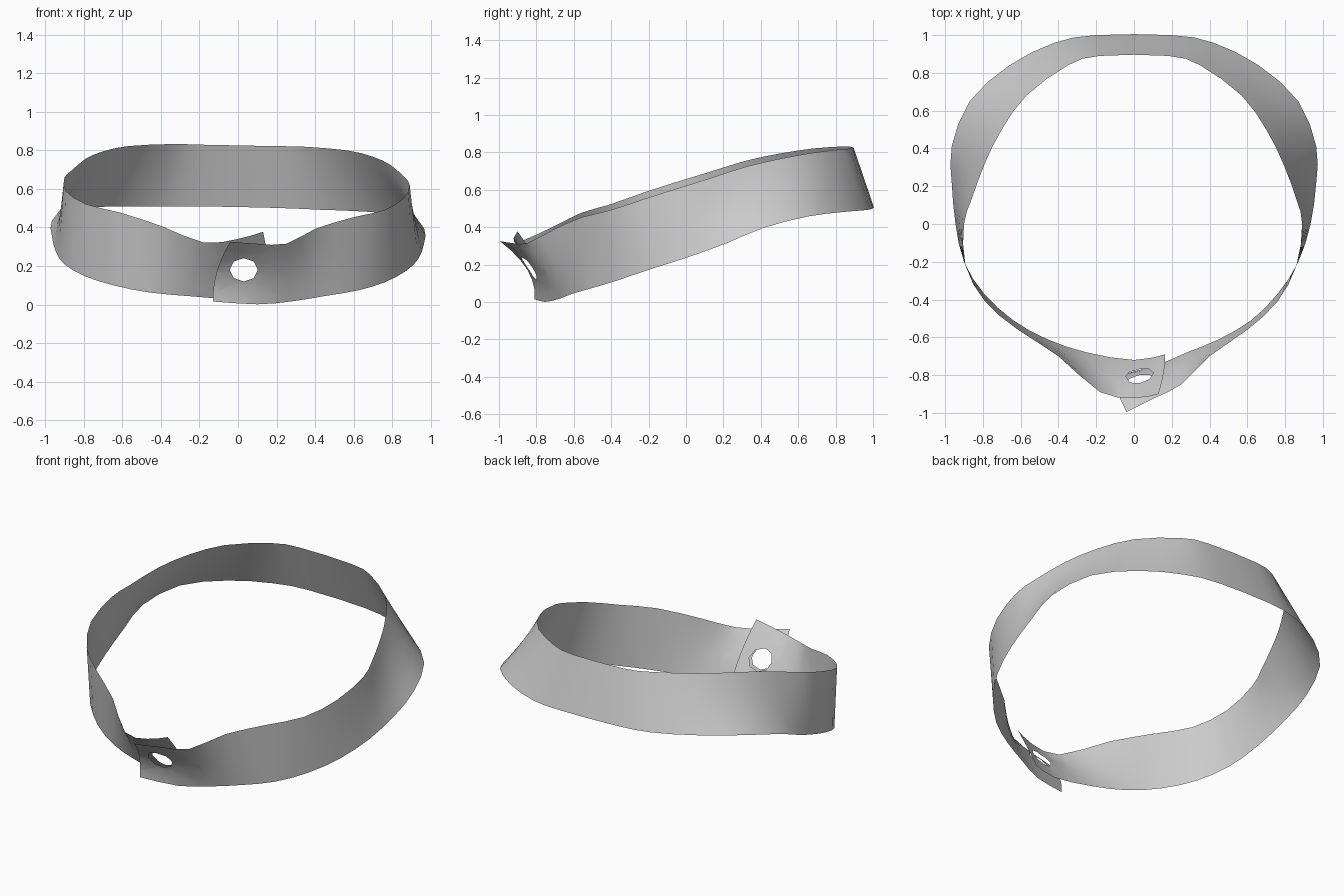
import bpy
import bmesh
import math
from mathutils import Vector

default_cube = bpy.data.objects.get("Cube")
if default_cube:
    bpy.data.objects.remove(default_cube)

ROWS = 6   # faces across the width of the band
STEPS = 2  # faces along the band between two sections

# Sections as (top edge point, bottom edge point, sideways bow of the middle)
# One side, front to back
SIDE = [
    ((0.40, -0.70, 0.40), (0.45, -0.61, 0.053), (0, 0)),
    ((0.60, -0.56, 0.465), (0.62, -0.51, 0.085), (0, 0)),
    ((0.76, -0.41, 0.505), (0.76, -0.37, 0.13), (0, 0)),
    ((0.86, -0.22, 0.57), (0.87, -0.20, 0.19), (0, 0)),
    ((0.89, 0.00, 0.64), (0.935, 0.00, 0.255), (0, 0)),
    ((0.86, 0.13, 0.68), (0.965, 0.22, 0.335), (-0.01, 0)),
    ((0.79, 0.32, 0.74), (0.965, 0.41, 0.415), (-0.02, 0)),
    ((0.70, 0.50, 0.78), (0.87, 0.65, 0.475), (-0.01, 0)),
    ((0.57, 0.68, 0.81), (0.66, 0.84, 0.495), (0, 0)),
    ((0.35, 0.84, 0.825), (0.42, 0.96, 0.50), (0, 0)),
    ((0.18, 0.89, 0.825), (0.20, 1.00, 0.505), (0, 0)),
]
# The two ends that overlap at the front
OUTER_FLAP = [
    ((-0.04, -0.995, 0.325), (-0.13, -0.81, 0.013), (-0.025, 0.055)),
    ((0.10, -0.925, 0.317), (0.10, -0.755, 0.003), (0, 0.035)),
    ((0.25, -0.85, 0.32), (0.28, -0.68, 0.022), (0, 0.015)),
]
INNER_FLAP = [
    ((-0.18, -0.89, 0.318), (-0.25, -0.68, 0.038), (0, 0.01)),
    ((0.00, -0.922, 0.34), (0.00, -0.72, 0.025), (0, 0.01)),
    ((0.13, -0.90, 0.38), (0.165, -0.69, 0.035), (0.01, 0.01)),
]


def mirrored(section):
    """Opposite side, a little wider towards the front."""
    def flip(p):
        widen = 0.04 * max(0, 1 - abs(p[1] + 0.3) / 0.4)
        return (-p[0] - widen, p[1], p[2])

    top, bottom, bow = section
    return flip(top), flip(bottom), (-bow[0], bow[1])


def cross_section(section):
    """Points from the bottom edge to the top edge."""
    top, bottom, bow = (Vector(p) for p in section)
    points = []
    for row in range(ROWS + 1):
        t = row / ROWS
        p = bottom.lerp(top, t) + bow.to_3d() * 4 * t * (1 - t)
        p.z -= 0.02 * p.x  # the band leans slightly to one side
        points.append(p)
    return points


def smooth_path(points):
    """Catmull-Rom curve through the given points."""
    path = []
    for i in range(len(points) - 1):
        a, b, c = points[max(i - 1, 0)], points[i], points[i + 1]
        d = points[min(i + 2, len(points) - 1)]
        for step in range(STEPS):
            t = step / STEPS
            path.append(b + (c - a) * t / 2
                        + (2 * a - 5 * b + 4 * c - d) * t ** 2 / 2
                        + (3 * b - a - 3 * c + d) * t ** 3 / 2)
    return path + [points[-1]]


def punch_hole(bm, centre, radius_x, radius_z, sides=8):
    """Cut an eyelet straight through both flaps, from front to back."""
    def near(face):
        c = face.calc_center_median()
        return c.y < -0.6 and abs(c.x) < 0.25

    for i in range(sides):
        a = math.tau * (i + 0.5) / sides
        normal = Vector((math.cos(a) / radius_x, 0, math.sin(a) / radius_z))
        point = centre + Vector((math.cos(a) * radius_x, 0, math.sin(a) * radius_z))
        faces = [f for f in bm.faces if near(f)]
        geom = set(faces)
        for f in faces:
            geom.update(f.edges)
            geom.update(f.verts)
        bmesh.ops.bisect_plane(bm, geom=list(geom), dist=1e-5,
                               plane_co=point, plane_no=normal.normalized())

    def inside(face):
        d = face.calc_center_median() - centre
        return near(face) and math.hypot(d.x / radius_x, d.z / radius_z) < 1

    bmesh.ops.delete(bm, geom=[f for f in bm.faces if inside(f)], context='FACES')


# Band: outer flap, left side, back, right side, inner flap
sections = OUTER_FLAP + SIDE + [mirrored(s) for s in reversed(SIDE)] + INNER_FLAP
lines = zip(*(cross_section(s) for s in sections))
bm = bmesh.new()
grid = [[bm.verts.new(p) for p in smooth_path(line)] for line in lines]
for low, high in zip(grid, grid[1:]):
    for i in range(len(low) - 1):
        bm.faces.new((low[i], low[i + 1], high[i + 1], high[i]))

# Eyelet through the overlap
punch_hole(bm, Vector((0.03, -0.82, 0.18)), 0.068, 0.056)

mesh = bpy.data.meshes.new("collar_band")
bm.to_mesh(mesh)
bm.free()
band = bpy.data.objects.new("collar_band", mesh)
bpy.context.collection.objects.link(band)

# Plain grey finish
grey = bpy.data.materials.new("light_grey")
grey.use_nodes = True
colour = (0.6, 0.6, 0.6, 1)
grey.diffuse_color = colour
grey.node_tree.nodes["Principled BSDF"].inputs["Base Color"].default_value = colour
mesh.materials.append(grey)

bpy.ops.object.select_all(action='DESELECT')
band.select_set(True)
bpy.context.view_layer.objects.active = band
bpy.ops.object.shade_smooth_by_angle(angle=math.radians(40))
